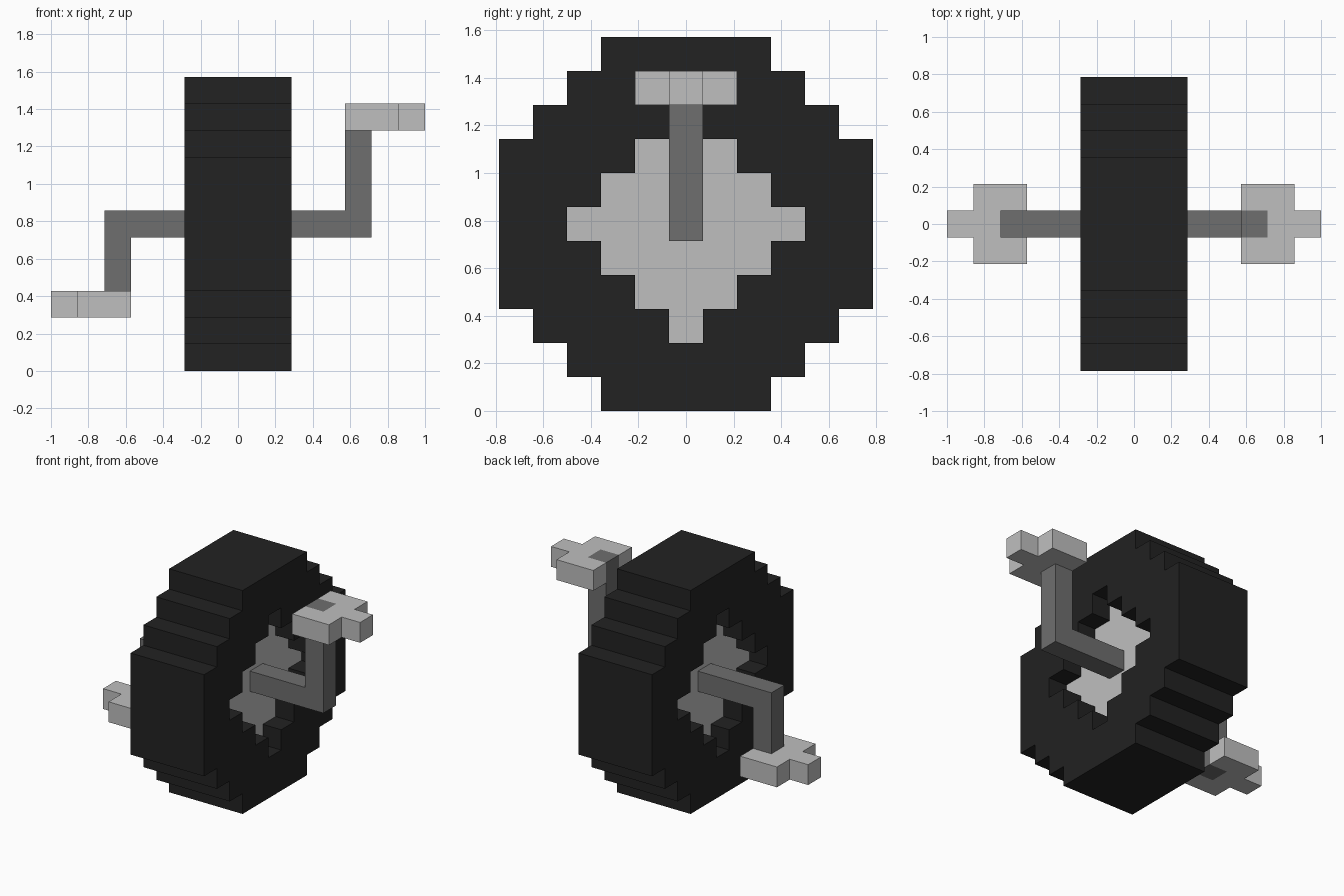
import bpy
import bmesh
from mathutils import Matrix

cube = bpy.data.objects.get("Cube")
if cube:
    bpy.data.objects.remove(cube, do_unlink=True)

U = 1 / 7        # one block
MID = 5.5        # axle height in blocks


def material(name, value):
    m = bpy.data.materials.new(name)
    m.use_nodes = True
    colour = (value, value, value, 1)
    m.diffuse_color = colour
    m.node_tree.nodes["Principled BSDF"].inputs["Base Color"].default_value = colour
    return m


rubber = material("black rubber", 0.016)
dark_metal = material("dark grey metal", 0.156)
light_metal = material("light grey metal", 0.52)

# Local (a, b, depth) axes turned to face along each world axis
FACING = {
    "X": Matrix(((0, 0, 1, 0), (1, 0, 0, 0), (0, 1, 0, 0), (0, 0, 0, 1))),
    "Y": Matrix(((1, 0, 0, 0), (0, 0, -1, 0), (0, 1, 0, 0), (0, 0, 0, 1))),
    "Z": Matrix.Identity(4),
}


def prism(name, outlines, half_depth, axis, mat, offset=(0, 0, 0)):
    """Extrude outlines (in blocks) along an axis; a second outline is a hole."""
    curve = bpy.data.curves.new(name + "_profile", "CURVE")
    curve.dimensions = "2D"
    curve.fill_mode = "BOTH"
    curve.extrude = half_depth
    for points in outlines:
        s = curve.splines.new("POLY")
        s.points.add(len(points) - 1)
        for p, (a, b) in zip(s.points, points):
            p.co = (a, b, 0, 1)
        s.use_cyclic_u = True
    helper = bpy.data.objects.new(name + "_profile", curve)
    bm = bmesh.new()
    temp = helper.to_mesh()
    bm.from_mesh(temp)
    helper.to_mesh_clear()
    bpy.data.objects.remove(helper)
    bpy.data.curves.remove(curve)

    bmesh.ops.remove_doubles(bm, verts=bm.verts, dist=0.001)
    bmesh.ops.recalc_face_normals(bm, faces=bm.faces)
    bm.transform(Matrix.Scale(U, 4) @ Matrix.Translation(offset) @ FACING[axis])
    mesh = bpy.data.meshes.new(name)
    bm.to_mesh(mesh)
    bm.free()
    for poly in mesh.polygons:
        poly.use_smooth = False
        poly.material_index = 0
    mesh.materials.clear()
    mesh.materials.append(mat)
    obj = bpy.data.objects.new(name, mesh)
    bpy.context.collection.objects.link(obj)
    return obj


def stepped(rows):
    """Stepped outline from (bottom, top, half width) rows, mirrored across."""
    right = [(w, z) for bottom, top, w in rows for z in (bottom, top)]
    return right + [(-w, z) for w, z in reversed(right)]


tyre_rows = [(0, 1, 2.5), (1, 2, 3.5), (2, 3, 4.5), (3, 8, 5.5),
             (8, 9, 4.5), (9, 10, 3.5), (10, 11, 2.5)]
hub_rows = [(z, z + 1, 3.5 - abs(5 - z)) for z in range(2, 9)]

# Wheel: thick stepped ring with a recessed diamond hub
prism("tyre", [stepped(tyre_rows), stepped(hub_rows)], 2, "X", rubber)
prism("hub", [stepped(hub_rows)], 1, "X", light_metal)

# Cranks and pedals: side, pedal bottom height
for label, s, low in (("raised", 1, 9), ("lowered", -1, 2)):
    # L-shaped crank, running flush through the pedal
    end, inner, outer = (10, 6, 5) if s > 0 else (2, 5, 6)
    crank = [(1, outer), (5, outer), (5, end), (4, end), (4, inner), (1, inner)]
    prism(label + "_crank", [[(s * x, z) for x, z in crank]], 0.5, "Y", dark_metal)
    # Pedal with a slot for the crank and a narrow outer tip
    half = [(5, 0.5), (4, 0.5), (4, 1.5), (6, 1.5), (6, 0.5), (7, 0.5)]
    outline = half + [(x, -y) for x, y in reversed(half)]
    prism(label + "_pedal", [[(s * x, y) for x, y in outline]], 0.5, "Z",
          light_metal, (0, 0, low + 0.5))
